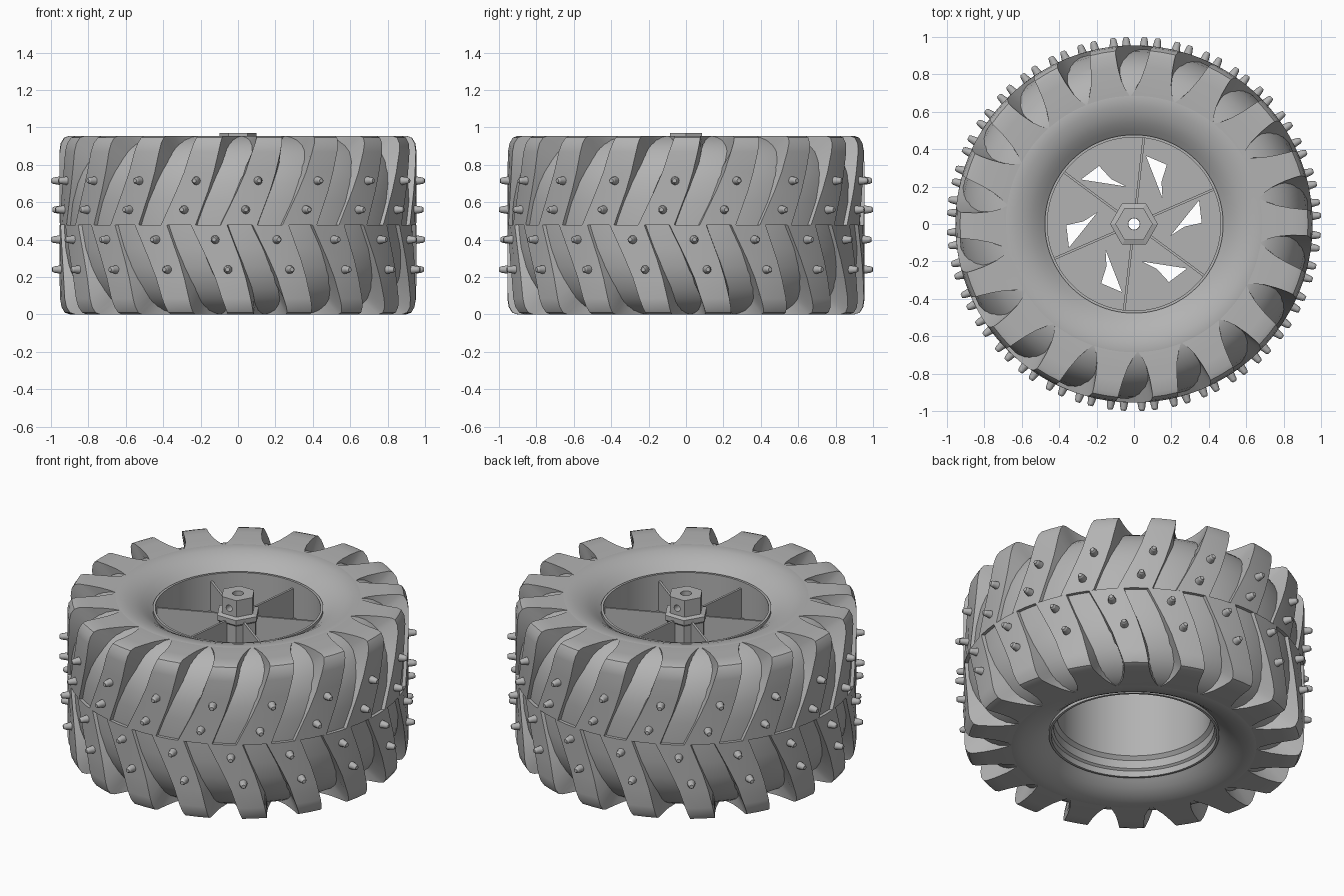
import bpy, bmesh
from math import cos, sin, pi, radians
from mathutils import Matrix, Vector

cube = bpy.data.objects.get("Cube")
if cube:
    bpy.data.objects.remove(cube, do_unlink=True)

MID = 0.4775      # height of the tread seam
LUGS = 18
PITCH = 360 / LUGS

grey = bpy.data.materials.new("plain grey")
grey.use_nodes = True
GREY = (0.45, 0.45, 0.45, 1)
grey.diffuse_color = GREY
grey.node_tree.nodes["Principled BSDF"].inputs["Base Color"].default_value = GREY


def finish(name, bm, smooth=None):
    """Turn a bmesh into a named grey object."""
    bmesh.ops.recalc_face_normals(bm, faces=bm.faces)
    mesh = bpy.data.meshes.new(name)
    bm.to_mesh(mesh)
    bm.free()
    mesh.materials.append(grey)
    ob = bpy.data.objects.new(name, mesh)
    bpy.context.collection.objects.link(ob)
    if smooth:
        select(ob)
        bpy.ops.object.shade_smooth_by_angle(angle=radians(smooth))
    return ob


def select(ob):
    bpy.ops.object.select_all(action='DESELECT')
    ob.select_set(True)
    bpy.context.view_layer.objects.active = ob


def polar(r, degrees, z):
    """Point at an angle measured from the front towards +x."""
    a = radians(degrees)
    return Vector((r * sin(a), -r * cos(a), z))


def lathe(name, profile, steps=96, smooth=35, turn=0):
    """Revolve a closed (radius, height) loop about the axle."""
    bm = bmesh.new()
    rings = [[bm.verts.new(polar(r, turn + 360 * i / steps, z)) for r, z in profile]
             for i in range(steps)]
    n = len(profile)
    for i in range(steps):
        a, b = rings[i], rings[(i + 1) % steps]
        for j in range(n):
            k = (j + 1) % n
            bm.faces.new((a[j], b[j], b[k], a[k]))
    return finish(name, bm, smooth)


def cut(ob, cutter):
    """Subtract a cutter and discard it."""
    cutter.hide_render = True
    mod = ob.modifiers.new("cut", 'BOOLEAN')
    mod.operation = 'DIFFERENCE'
    mod.solver = 'EXACT'
    mod.object = cutter
    select(ob)
    bpy.ops.object.modifier_apply(modifier=mod.name)
    bpy.data.objects.remove(cutter, do_unlink=True)


def flip(points):
    """Mirror a profile across the seam, in reversed order."""
    return [(r, 2 * MID - z) for r, z in reversed(points)]


# Tyre carcass: groove floor, round shoulders and dished side walls
upper = [(0.935, 0.60), (0.922, 0.70), (0.902, 0.765), (0.875, 0.82), (0.842, 0.868),
         (0.80, 0.905), (0.755, 0.932), (0.715, 0.947), (0.68, 0.9545), (0.63, 0.949),
         (0.58, 0.934), (0.54, 0.913), (0.505, 0.888), (0.472, 0.86)]
lathe("tyre_body", upper + flip(upper))

# Tread lugs: (radius, height, half width, core radius, core height)
SECTIONS = [(0.955, MID, 5.9, 0.85, MID), (0.955, 0.66, 5.3, 0.85, 0.66),
            (0.955, 0.76, 4.9, 0.84, 0.72),
            (0.955, 0.87, 4.6, 0.82, 0.77), (0.948, 0.915, 4.4, 0.80, 0.81),
            (0.93, 0.945, 4.3, 0.78, 0.83), (0.905, 0.954, 4.4, 0.76, 0.84),
            (0.84, 0.955, 5.0, 0.74, 0.86), (0.77, 0.955, 6.2, 0.71, 0.87),
            (0.72, 0.955, 7.9, 0.69, 0.88), (0.68, 0.953, 10, 0.67, 0.89)]


def lug_angle(z):
    """Slant of a lug, easing off on the shoulder."""
    return 26 * (z - MID) - 9 * max(0, z - 0.72)


def add_lug(bm, start, lower):
    rings = []
    for r, z, half, core_r, core_z in SECTIONS:
        mid = start + lug_angle(z) + max(0, 0.9 - r) * 5
        ring = []
        for s in (-1, 0, 1):
            ring.append(polar(r, mid + s * half, z))
        for s in (1, -1):
            ring.append(polar(core_r, mid + s * min(half + 1.6, 10), core_z))
        if lower:
            for p in ring:
                p.z = 2 * MID - p.z
        rings.append([bm.verts.new(p) for p in ring])
    for a, b in zip(rings, rings[1:]):
        for j in range(5):
            k = (j + 1) % 5
            bm.faces.new((a[j], a[k], b[k], b[j]))
    bm.faces.new(rings[0])
    bm.faces.new(rings[-1])


# Studs: short tapered pins, two on each lug
def add_stud(bm, degrees, z):
    out = polar(1, degrees, 0)
    turn = out.to_track_quat('Z', 'Y').to_matrix().to_4x4()
    for base, tip, length, at in ((0.026, 0.017, 0.055, 0.9625), (0.017, 0.011, 0.01, 0.995)):
        spot = Matrix.Translation(out * at + Vector((0, 0, z)))
        bmesh.ops.create_cone(bm, cap_ends=True, segments=12, radius1=base,
                              radius2=tip, depth=length, matrix=spot @ turn)


for name, start, lower, heights in (("upper", 0.3, False, (0.56, 0.715)),
                                    ("lower", -9.4, True, (0.40, 0.24))):
    lugs, studs = bmesh.new(), bmesh.new()
    for i in range(LUGS):
        a = start + i * PITCH
        add_lug(lugs, a, lower)
        for z in heights:
            add_stud(studs, a + lug_angle(MID + abs(z - MID)), z)
    finish(name + "_tread_lugs", lugs, 28)
    finish(name + "_studs", studs, 40)

# Rim barrel: thin lip above, stepped mouth below
lathe("rim_barrel", [(0.477, 0.85), (0.477, 0.882), (0.463, 0.882), (0.463, 0.64),
                     (0.43, 0.62), (0.43, 0.19), (0.45, 0.17), (0.45, 0.12),
                     (0.463, 0.11), (0.463, 0.073), (0.477, 0.073), (0.477, 0.105)])

# Wheel disc with six triangular windows
DISC_Z = 0.66
disc = lathe("wheel_disc", [(0.03, DISC_Z), (0.465, DISC_Z),
                            (0.465, DISC_Z - 0.03), (0.03, DISC_Z - 0.03)])
bm = bmesh.new()
for i in range(6):
    corners = [(0.37, 80), (0.362, 61), (0.27, 57), (0.205, 42)]
    low, high = [[bm.verts.new(polar(r, a + 90 + 60 * i, z)) for r, a in corners]
                 for z in (DISC_Z - 0.1, DISC_Z + 0.1)]
    bm.faces.new(low)
    bm.faces.new(high)
    for j in range(4):
        k = (j + 1) % 4
        bm.faces.new((low[j], low[k], high[k], high[j]))
cut(disc, finish("window_cutter", bm))

# Six upright ribs from hub to rim
bm = bmesh.new()
RIB_TOP = 0.83
for i in range(6):
    turn = Matrix.Rotation(radians(23.5 + 60 * i), 4, 'Z')
    place = Matrix.Translation((0.28, 0, (RIB_TOP + DISC_Z) / 2))
    size = Matrix.Diagonal((0.37, 0.013, RIB_TOP - DISC_Z + 0.02, 1))
    bmesh.ops.create_cube(bm, size=1, matrix=turn @ place @ size)
finish("ribs", bm)

# Hexagonal hub: column, flange and nut with a round bore
hub = lathe("hub", [(0.01, DISC_Z - 0.03), (0.118, DISC_Z - 0.03), (0.118, 0.82), (0.128, 0.83),
                    (0.128, 0.86), (0.10, 0.868), (0.10, 0.97), (0.01, 0.97)],
            steps=6, smooth=None, turn=30)
hub.rotation_euler.z = radians(60)
bm = bmesh.new()
bmesh.ops.create_cone(bm, cap_ends=True, segments=32, radius1=0.031, radius2=0.031, depth=1,
                      matrix=Matrix.Translation((0, 0, 0.8)))
cut(hub, finish("bore_cutter", bm))
bm = bmesh.new()
bmesh.ops.create_cone(bm, cap_ends=True, segments=20, radius1=0.02, radius2=0.02, depth=0.4,
                      matrix=Matrix.Translation((0, 0, 0.91)) @ Matrix.Rotation(pi / 2, 4, 'X'))
cut(hub, finish("pin_hole_cutter", bm))
